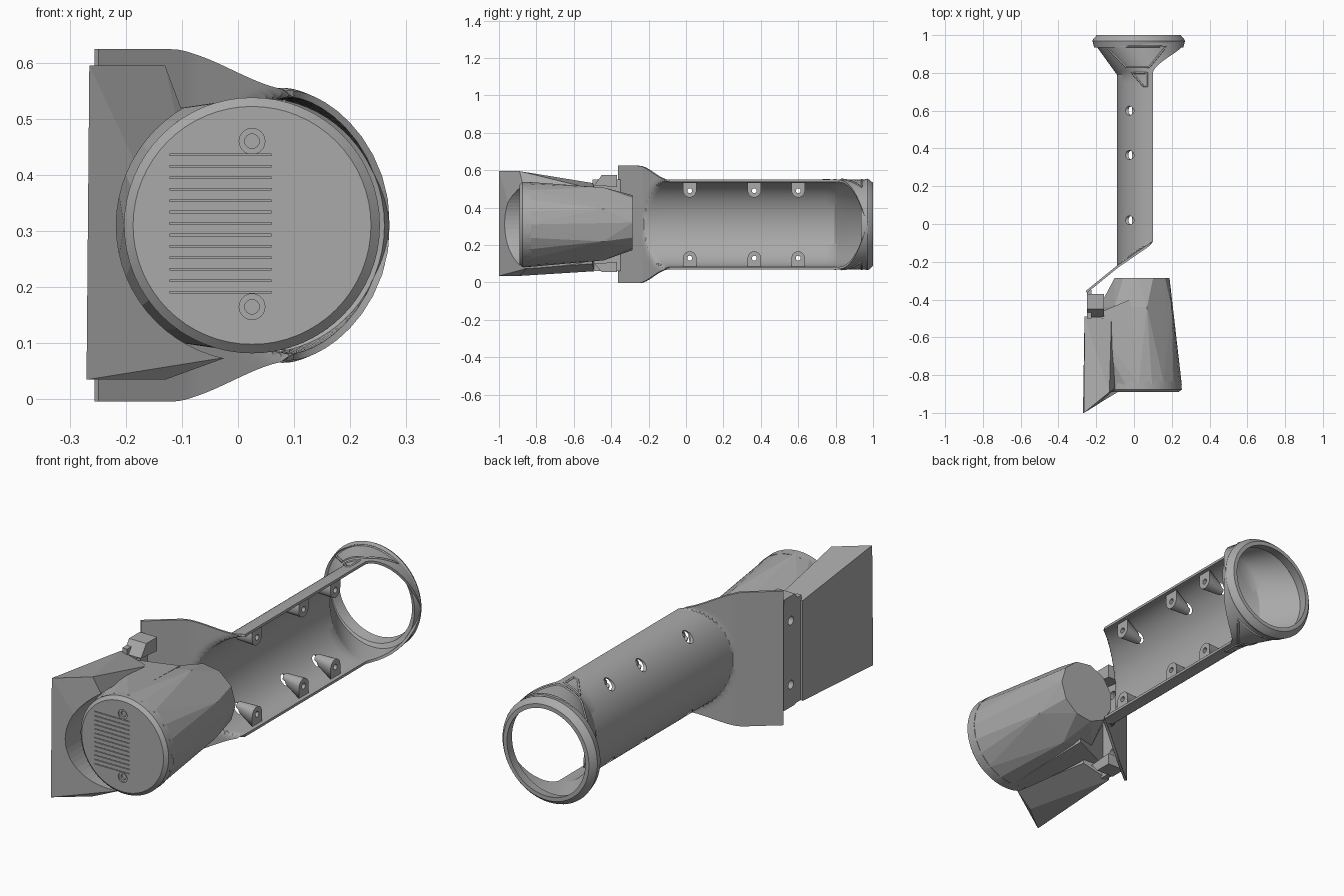
import bpy, bmesh, math
from mathutils import Vector, Matrix

if "Cube" in bpy.data.objects:
    bpy.data.objects.remove(bpy.data.objects["Cube"])

grey = bpy.data.materials.new("plain_grey")
grey.use_nodes = True
grey.diffuse_color = (0.4, 0.4, 0.4, 1)
grey.node_tree.nodes["Principled BSDF"].inputs["Base Color"].default_value = (0.4, 0.4, 0.4, 1)

CX, CZ, R = 0.025, 0.31, 0.24     # shared axis and radius
EDGE, DEPTH = 0.10, 0.19          # open edge and depth of the half tube


def add_object(name, bm, smooth=False):
    mesh = bpy.data.meshes.new(name)
    bm.to_mesh(mesh)
    bm.free()
    obj = bpy.data.objects.new(name, mesh)
    bpy.context.collection.objects.link(obj)
    mesh.materials.append(grey)
    if smooth:
        smooth_it(obj)
    return obj


def activate(obj):
    bpy.ops.object.select_all(action="DESELECT")
    obj.select_set(True)
    bpy.context.view_layer.objects.active = obj


def smooth_it(obj):
    activate(obj)
    bpy.ops.object.shade_smooth_by_angle(angle=math.radians(30))


def apply_all(obj):
    activate(obj)
    for mod in list(obj.modifiers):
        bpy.ops.object.modifier_apply(modifier=mod.name)


def cut(obj, cutter):
    mod = obj.modifiers.new("cut", "BOOLEAN")
    mod.operation, mod.solver, mod.object = "DIFFERENCE", "EXACT", cutter
    apply_all(obj)


def hull(name, points):
    bm = bmesh.new()
    for p in points:
        bm.verts.new(p)
    res = bmesh.ops.convex_hull(bm, input=bm.verts)
    junk = {v for v in res["geom_interior"] + res["geom_unused"] if isinstance(v, bmesh.types.BMVert)}
    bmesh.ops.delete(bm, geom=list(junk), context="VERTS")
    bmesh.ops.recalc_face_normals(bm, faces=bm.faces)
    return add_object(name, bm)


def circle_y(y, r, n, cx=CX, cz=CZ, phase=0.0):
    angles = [phase + math.tau * i / n for i in range(n)]
    return [(cx + r * math.cos(a), y, cz + r * math.sin(a)) for a in angles]


def cylinder(bm, center, axis, r, length, n=20):
    rot = Vector((0, 0, 1)).rotation_difference(Vector(axis)).to_matrix().to_4x4()
    bmesh.ops.create_cone(bm, cap_ends=True, segments=n, radius1=r, radius2=r,
                          depth=length, matrix=Matrix.Translation(center) @ rot)


def box(bm, lo, hi):
    lo, hi = Vector(lo), Vector(hi)
    bmesh.ops.create_cube(bm, size=1, matrix=Matrix.Translation((lo + hi) / 2)
                          @ Matrix.Diagonal((*(hi - lo), 1)))


def lathe(name, profile, n=64):
    bm = bmesh.new()
    rings = [[bm.verts.new(p) for p in circle_y(y, r, n)] for r, y in profile]
    for a, b in zip(rings, rings[1:] + rings[:1]):
        for i in range(n):
            k = (i + 1) % n
            bm.faces.new((a[i], a[k], b[k], b[i]))
    bmesh.ops.recalc_face_normals(bm, faces=bm.faces)
    return add_object(name, bm, True)


# Handle shell: slanted flange, half tube and flared head in one loft
def head_ellipse(y):
    s = min(max((y - 0.79) / 0.18, 0), 1)
    return s, EDGE + (CX - EDGE) * s, DEPTH + (0.245 - DEPTH) * s


def shell_point(y, u):
    if y > 0.79:
        s, cx, rx = head_ellipse(y)
        a = u * (math.pi / 2) * (1 + s ** 1.5)
        return cx - rx * math.cos(a), y, CZ + R * math.sin(a)
    f = min(max((-0.09 - y) / 0.16, 0), 1)
    t = (R + 0.074 * f * f * (3 - 2 * f)) * math.sin(u * math.pi / 2)
    tube = EDGE - DEPTH * math.sqrt(max(0, 1 - (t / R) ** 2))
    slope = 1.23 if y < -0.22 else 1.46
    return min(tube, -0.09 + (y + 0.22) * slope), y, CZ + t


rows = [-0.355, -0.3] + [-0.26 + 0.01 * i for i in range(20)]
rows += [0, 0.2, 0.4, 0.6, 0.75] + [0.79 + 0.015 * i for i in range(13)]
COLS = 64
bm = bmesh.new()
grid = [[bm.verts.new(shell_point(y, 2 * j / COLS - 1)) for j in range(COLS + 1)] for y in rows]
for a, b in zip(grid, grid[1:]):
    for j in range(COLS):
        bm.faces.new((a[j], a[j + 1], b[j + 1], b[j]))
shell = add_object("handle_shell", bm)
mod = shell.modifiers.new("wall", "SOLIDIFY")
mod.thickness, mod.offset = 0.012, -1
apply_all(shell)

# Screw bosses inside the handle, with holes through the wall
bm = bmesh.new()
bosses = []
for y in (0.02, 0.365, 0.6):
    for side, label in ((1, "upper"), (-1, "lower")):
        pts = []
        for x, off, r in ((0.085, 0.18, 0.036), (-0.01, 0.165, 0.02)):
            pts += [(x, p[1], p[2]) for p in
                    [(0, y + q[0], CZ + side * off + q[2]) for q in circle_y(0, r, 20, 0, 0)]]
        pts += [(0.085, y + d, CZ + side * 0.225) for d in (-0.036, 0.036)]
        bosses.append(hull(f"{label}_screw_boss", pts))
        cylinder(bm, (0.05, y, CZ + side * 0.18), (1, 0, 0), 0.013, 0.4)
drill = add_object("drill", bm)
for b in bosses:
    cut(b, drill)
    smooth_it(b)
bpy.data.objects.remove(drill)
bm = bmesh.new()
for y in (0.02, 0.365, 0.6):
    for side in (1, -1):
        cylinder(bm, (-0.05, y, CZ + side * 0.18), (1, 0, 0), 0.024, 0.11)
drill = add_object("drill", bm)
for b in [shell] + bosses:
    cut(b, drill)
bpy.data.objects.remove(drill)
smooth_it(shell)

# Rim of the flared head
lathe("head_rim", [(0.236, 0.935), (0.245, 0.97), (0.24, 0.98), (0.222, 1.0),
                   (0.203, 1.0), (0.212, 0.95)])


# Raised triangular trims on the head
def trim(name, outline, side):
    pts = []
    for p, q in zip(outline, outline[1:] + outline[:1]):
        for i in range(8):
            x, y = Vector(p).lerp(Vector(q), i / 8)
            _, cx, rx = head_ellipse(y)
            pts.append((x, y, CZ + side * R * math.sqrt(max(0, 1 - ((cx - x) / rx) ** 2))))
    curve = bpy.data.curves.new(name, "CURVE")
    curve.dimensions, curve.bevel_depth, curve.bevel_resolution = "3D", 0.005, 1
    spline = curve.splines.new("POLY")
    spline.points.add(len(pts) - 1)
    for sp, p in zip(spline.points, pts):
        sp.co = (*p, 1)
    spline.use_cyclic_u = True
    obj = bpy.data.objects.new(name, curve)
    bpy.context.collection.objects.link(obj)
    curve.materials.append(grey)


for side in (1, -1):
    trim("wide_trim", [(-0.15, 0.94), (-0.04, 0.83), (0.08, 0.83), (0.17, 0.94)], side)
    trim("small_trim", [(-0.01, 0.8), (0.07, 0.8), (0.07, 0.73), (0.05, 0.73)], side)

# Round front cap with bevelled edge, vent slots and two screw recesses
cap = hull("front_cap", circle_y(-0.89, 0.212, 64) + circle_y(-0.875, 0.228, 64)
           + circle_y(-0.83, 0.226, 64))
bm = bmesh.new()
for i in range(13):
    z = 0.191 + 0.0204 * i
    box(bm, (-0.122, -0.9, z - 0.0015), (0.06, -0.878, z + 0.0015))
slots = add_object("slot_cutter", bm)
cut(cap, slots)
bpy.data.objects.remove(slots)
for r, depth in ((0.023, 0.006), (0.013, 0.015)):
    bm = bmesh.new()
    for z in (0.46, 0.165):
        cylinder(bm, (CX, -0.89, z), (0, 1, 0), r, 2 * depth, 24)
    recess = add_object("recess_cutter", bm)
    cut(cap, recess)
    bpy.data.objects.remove(recess)
smooth_it(cap)

# Faceted housing behind the cap, with a lobe toward the side skirt
front_ring = circle_y(-0.85, 0.228, 20)
hull("tapered_housing", front_ring + circle_y(-0.44, 0.2, 7, 0.015, 0.315, 0.4)
     + circle_y(-0.285, 0.148, 11, 0.04, 0.32))
left_half = [p for p in front_ring if p[0] < 0.05]
hull("housing_lobe", left_half + [(-0.235, -0.49, 0.5), (-0.235, -0.49, 0.12),
                                  (-0.02, -0.4, 0.49), (-0.02, -0.4, 0.13)])

# Side skirt wrapped around the cap
skirt = hull("side_skirt", [(-0.265, -1, 0.595), (-0.13, -0.89, 0.595), (-0.1, -0.87, 0.515),
                            (-0.27, -1, 0.035), (-0.13, -0.89, 0.035), (-0.02, -0.85, 0.075),
                            (-0.262, -0.49, 0.53), (-0.262, -0.49, 0.06),
                            (-0.12, -0.5, 0.5), (-0.12, -0.5, 0.1)])
bm = bmesh.new()
cylinder(bm, (CX, -0.8, CZ), (0, 1, 0), 0.242, 0.8, 64)
bore = add_object("bore_cutter", bm)
cut(skirt, bore)
bpy.data.objects.remove(bore)

# Joint strip between skirt and flange, with angled blocks and screw holes
bm = bmesh.new()
for z in (0.46, 0.16):
    cylinder(bm, (-0.23, -0.42, z), (1, 0, 0), 0.02, 0.2)
holes = add_object("hole_cutter", bm)
strip = hull("joint_strip", [(x, y, z) for x in (-0.25, -0.225) for y in (-0.5, -0.35)
                             for z in (0.06, 0.55)])
cut(strip, holes)
bpy.data.objects.remove(holes)
for side, label in ((1, "upper"), (-1, "lower")):
    tip = 0.265 if side > 0 else 0.255
    hull(f"{label}_joint_block",
         [(x, y, CZ + side * t) for x in (-0.25, -0.16)
          for y, t in ((-0.49, 0.21), (-0.45, tip), (-0.37, tip), (-0.37, 0.2))])
